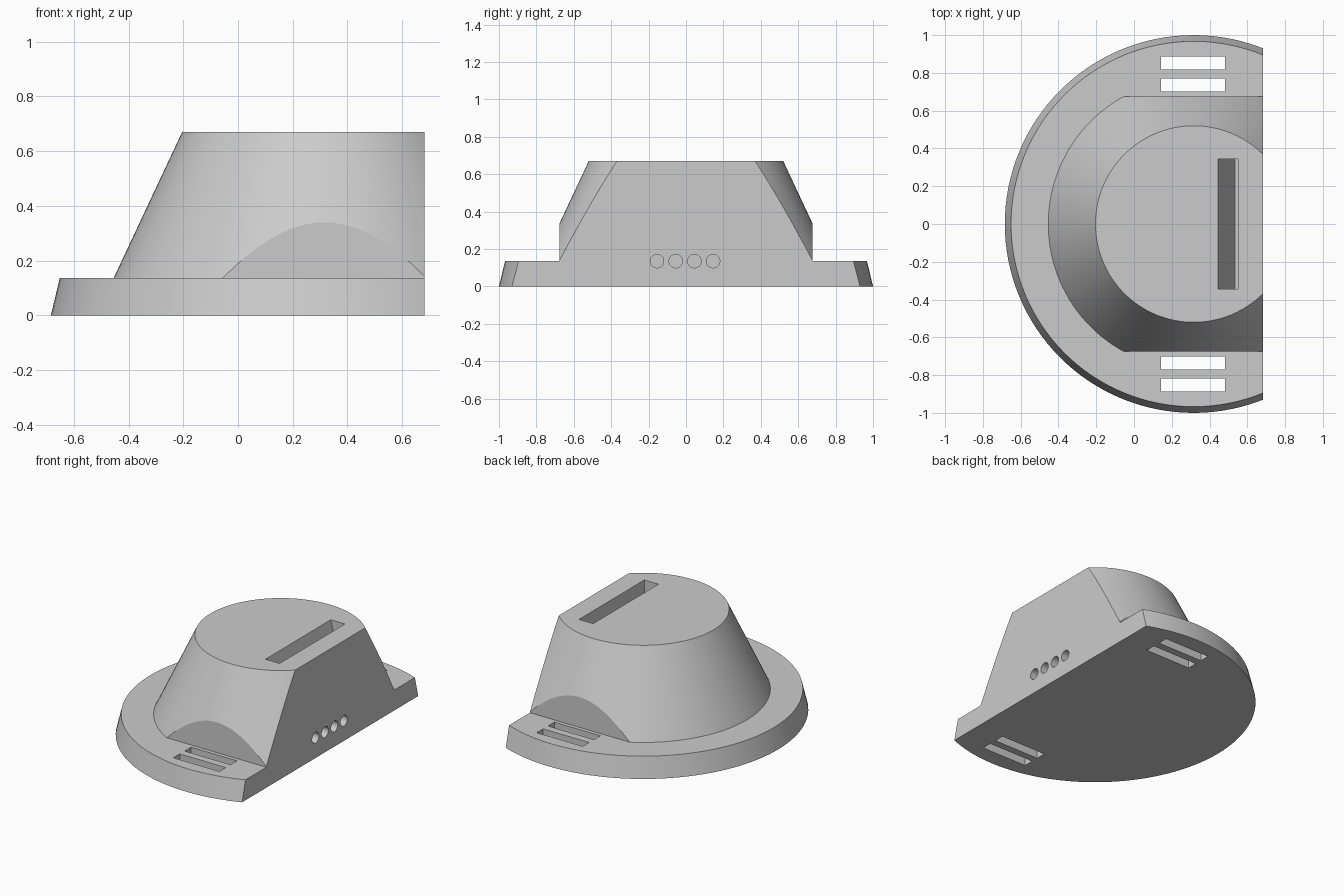
import bpy, bmesh, math
from mathutils import Matrix, Vector

cube = bpy.data.objects.get("Cube")
if cube:
    bpy.data.objects.remove(cube, do_unlink=True)

CENTRE_X, FLAT_X = 0.316, 0.682
FLANGE_TOP, DOME_TOP, DOME_HALF = 0.137, 0.67, 0.675

grey = bpy.data.materials.new("plain grey")
grey.use_nodes = True
colour = (0.6, 0.6, 0.6, 1)
grey.diffuse_color = colour
grey.node_tree.nodes["Principled BSDF"].inputs["Base Color"].default_value = colour


def make_object(name, bm):
    bmesh.ops.recalc_face_normals(bm, faces=bm.faces[:])
    mesh = bpy.data.meshes.new(name)
    bm.to_mesh(mesh)
    bm.free()
    mesh.materials.append(grey)
    obj = bpy.data.objects.new(name, mesh)
    bpy.context.collection.objects.link(obj)
    return obj


def slice_off(bm, point, normal):
    """Remove everything beyond a plane and close the cut."""
    geom = bm.verts[:] + bm.edges[:] + bm.faces[:]
    cut = bmesh.ops.bisect_plane(bm, geom=geom, plane_co=point, plane_no=normal, clear_outer=True)
    edges = [e for e in cut["geom_cut"] if isinstance(e, bmesh.types.BMEdge)]
    bmesh.ops.contextual_create(bm, geom=edges)


def cut_cone(name, r_low, r_high, z_low, z_high, planes):
    bm = bmesh.new()
    place = Matrix.Translation((CENTRE_X, 0, (z_low + z_high) / 2))
    bmesh.ops.create_cone(bm, cap_ends=True, segments=128, radius1=r_low, radius2=r_high,
                          depth=z_high - z_low, matrix=place)
    for point, normal in planes:
        slice_off(bm, point, normal)
    return make_object(name, bm)


def add_box(bm, x0, x1, y0, y1, z0, z1):
    size = Matrix.Diagonal((x1 - x0, y1 - y0, z1 - z0, 1))
    place = Matrix.Translation(((x0 + x1) / 2, (y0 + y1) / 2, (z0 + z1) / 2))
    bmesh.ops.create_cube(bm, size=1, matrix=place @ size)


# Flange and domed body, both cut flat on one side
flat = (Vector((FLAT_X, 0, 0)), Vector((1, 0, 0)))
sides = [(Vector((0, s * DOME_HALF, 0)), Vector((0, s, 0))) for s in (-1, 1)]
flange = cut_cone("flange", 1.0, 0.967, 0, FLANGE_TOP, [flat])
body = cut_cone("body", 0.77, 0.52, FLANGE_TOP, DOME_TOP, [flat] + sides)

# Strap slots through the flange
bm = bmesh.new()
for s in (-1, 1):
    for y in (0.735, 0.853):
        add_box(bm, 0.143, 0.483, s * y - 0.034, s * y + 0.034, -0.1, 0.3)
strap_cutter = make_object("strap_slot_cutter", bm)

# Leaning slot in the top
bm = bmesh.new()
profile = [(0.445, 0.75), (0.445, DOME_TOP), (0.535, 0.3), (0.55, 0.3), (0.55, 0.75)]
face = bm.faces.new([bm.verts.new((x, -0.345, z)) for x, z in profile])
extruded = bmesh.ops.extrude_face_region(bm, geom=[face])["geom"]
bmesh.ops.translate(bm, vec=(0, 0.69, 0),
                    verts=[v for v in extruded if isinstance(v, bmesh.types.BMVert)])
top_cutter = make_object("top_slot_cutter", bm)

# Row of round holes in the flat side
bm = bmesh.new()
for i in range(4):
    place = Matrix.Translation((FLAT_X, -0.155 + 0.1 * i, 0.135)) @ Matrix.Rotation(math.pi / 2, 4, "Y")
    bmesh.ops.create_cone(bm, cap_ends=True, segments=32, radius1=0.036, radius2=0.036,
                          depth=0.24, matrix=place)
hole_cutter = make_object("hole_cutter", bm)

for obj, cutters in ((flange, (strap_cutter, hole_cutter)), (body, (top_cutter, hole_cutter))):
    for cutter in cutters:
        cutter.hide_render = True
        cutter.hide_set(True)
        cutter.display_type = "WIRE"
        mod = obj.modifiers.new(cutter.name, "BOOLEAN")
        mod.operation = "DIFFERENCE"
        mod.solver = "EXACT"
        mod.object = cutter
    # Bake the cuts, then smooth the curved walls
    bpy.context.view_layer.update()
    depsgraph = bpy.context.evaluated_depsgraph_get()
    mesh = bpy.data.meshes.new_from_object(obj.evaluated_get(depsgraph))
    obj.modifiers.clear()
    obj.data = mesh
    bpy.ops.object.select_all(action="DESELECT")
    obj.select_set(True)
    bpy.context.view_layer.objects.active = obj
    bpy.ops.object.shade_smooth_by_angle(angle=math.radians(20))

for cutter in (strap_cutter, top_cutter, hole_cutter):
    bpy.data.objects.remove(cutter, do_unlink=True)
